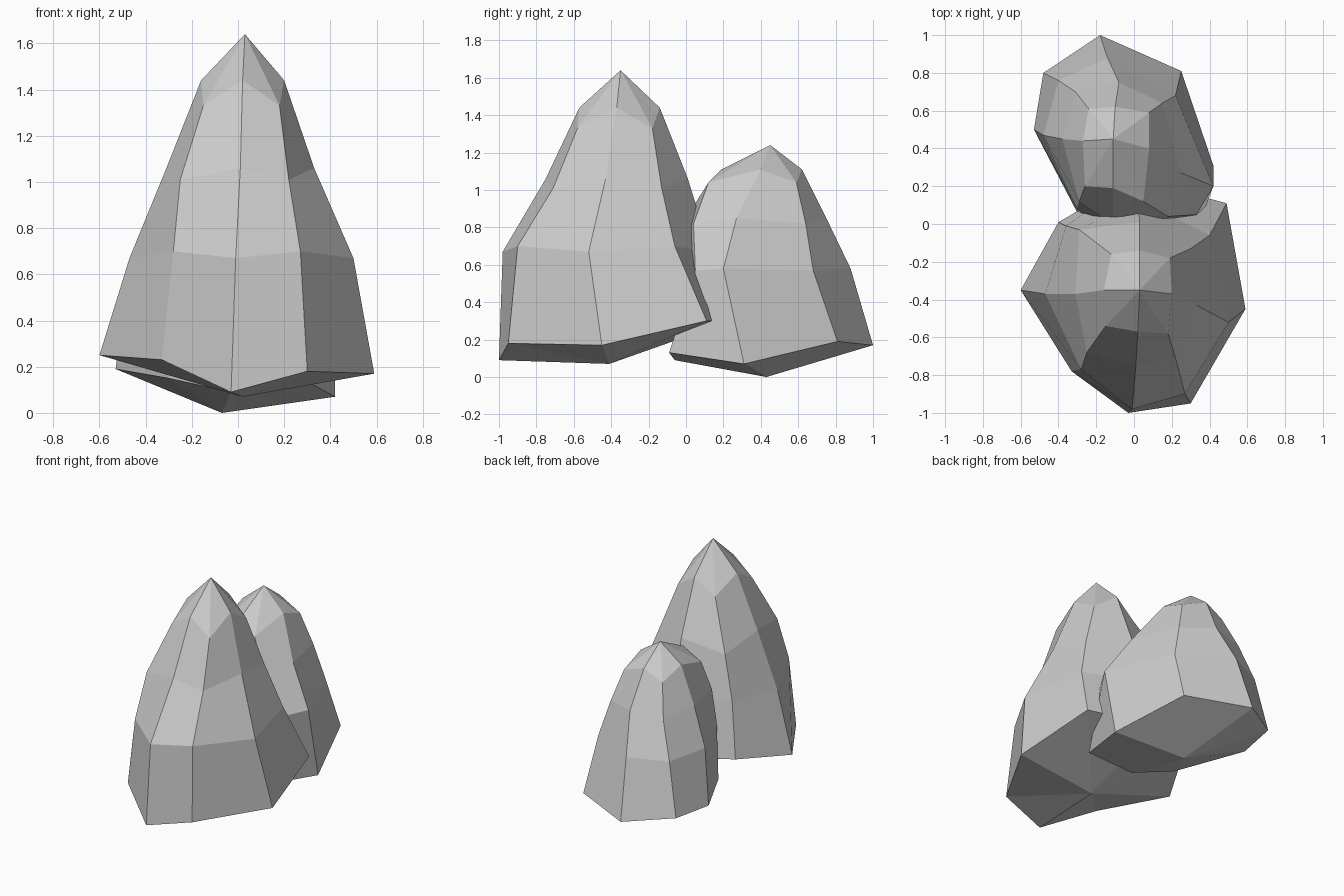
import bpy
import bmesh

default_cube = bpy.data.objects.get("Cube")
if default_cube:
    bpy.data.objects.remove(default_cube, do_unlink=True)


def make_material(name, color):
    material = bpy.data.materials.new(name)
    material.use_nodes = True
    material.diffuse_color = color
    shader = material.node_tree.nodes["Principled BSDF"]
    shader.inputs["Base Color"].default_value = color
    shader.inputs["Roughness"].default_value = 0.9
    return material


def lift(outline, ridge_height, corner_height):
    """Raise an eight-sided outline: ridges and corners alternate in height."""
    heights = (ridge_height, corner_height) * (len(outline) // 2)
    return [(x, y, z) for (x, y), z in zip(outline, heights)]


def slant(outline, heights):
    """Raise an outline to an individual height at each point."""
    return [(x, y, z) for (x, y), z in zip(outline, heights)]


def make_rock(name, rings, bottom_point, peak_point, material):
    """Skin stacked cross-sections, closing both ends with a fan of triangles."""
    bm = bmesh.new()
    loops = [[bm.verts.new(point) for point in ring] for ring in rings]
    bottom = bm.verts.new(bottom_point)
    peak = bm.verts.new(peak_point)
    count = len(loops[0])

    for i in range(count):
        j = (i + 1) % count
        bm.faces.new((bottom, loops[0][j], loops[0][i]))
        for lower, upper in zip(loops, loops[1:]):
            bm.faces.new((lower[i], lower[j], upper[j], upper[i]))
        bm.faces.new((loops[-1][i], loops[-1][j], peak))

    bmesh.ops.recalc_face_normals(bm, faces=bm.faces)
    mesh = bpy.data.meshes.new(name)
    bm.to_mesh(mesh)
    bm.free()
    mesh.materials.append(material)
    rock = bpy.data.objects.new(name, mesh)
    bpy.context.collection.objects.link(rock)
    return rock


stone = make_material("grey stone", (0.6, 0.6, 0.6, 1))

# Cross-sections run front, right, back, left, with a corner after each side

# Tall front rock
tall_foot = slant(
    [(-.03, -1), (.3, -.95), (.59, -.45), (.49, .11),
     (0, .24), (-.4, .01), (-.6, -.35), (-.33, -.78)],
    (.09, .18, .17, .3, .3, .3, .25, .23))
tall_waist = lift(
    [(-.01, -.98), (.27, -.9), (.5, -.52), (.4, -.06),
     (.02, .13), (-.36, -.01), (-.47, -.37), (-.28, -.77)], .67, .7)
tall_shoulder = lift(
    [(.01, -.75), (.22, -.71), (.33, -.43), (.3, -.13),
     (.03, .01), (-.29, -.03), (-.31, -.37), (-.25, -.68)], 1.06, 1.01)
tall_crown = lift(
    [(.02, -.57), (.18, -.58), (.2, -.37), (.19, -.18),
     (.03, -.14), (-.12, -.16), (-.16, -.35), (-.15, -.54)], 1.44, 1.33)
make_rock("tall_front_rock",
          [tall_foot, tall_waist, tall_shoulder, tall_crown],
          bottom_point=(.02, -.41, .07), peak_point=(.03, -.35, 1.64),
          material=stone)

# Short back rock
short_foot = slant(
    [(-.03, -.06), (.31, -.09), (.42, .31), (.25, .81),
     (-.18, 1), (-.48, .8), (-.53, .5), (-.3, .06)],
    (.09, .13, .07, .19, .17, .2, .19, .15))
short_waist = lift(
    [(-.1, -.08), (.33, .05), (.42, .2), (.22, .68),
     (-.14, .88), (-.4, .76), (-.48, .47), (-.3, .08)], .58, .57)
short_shoulder = lift(
    [(-.11, 0), (.18, .04), (.25, .27), (.15, .64),
     (-.08, .75), (-.31, .7), (-.38, .45), (-.29, .12)], .85, .82)
short_crown = lift(
    [(-.11, .19), (.05, .12), (.08, .4), (.08, .59),
     (-.1, .62), (-.24, .61), (-.27, .44), (-.26, .2)], 1.11, 1.04)
make_rock("short_back_rock",
          [short_foot, short_waist, short_shoulder, short_crown],
          bottom_point=(-.07, .43, 0), peak_point=(-.11, .45, 1.24),
          material=stone)
